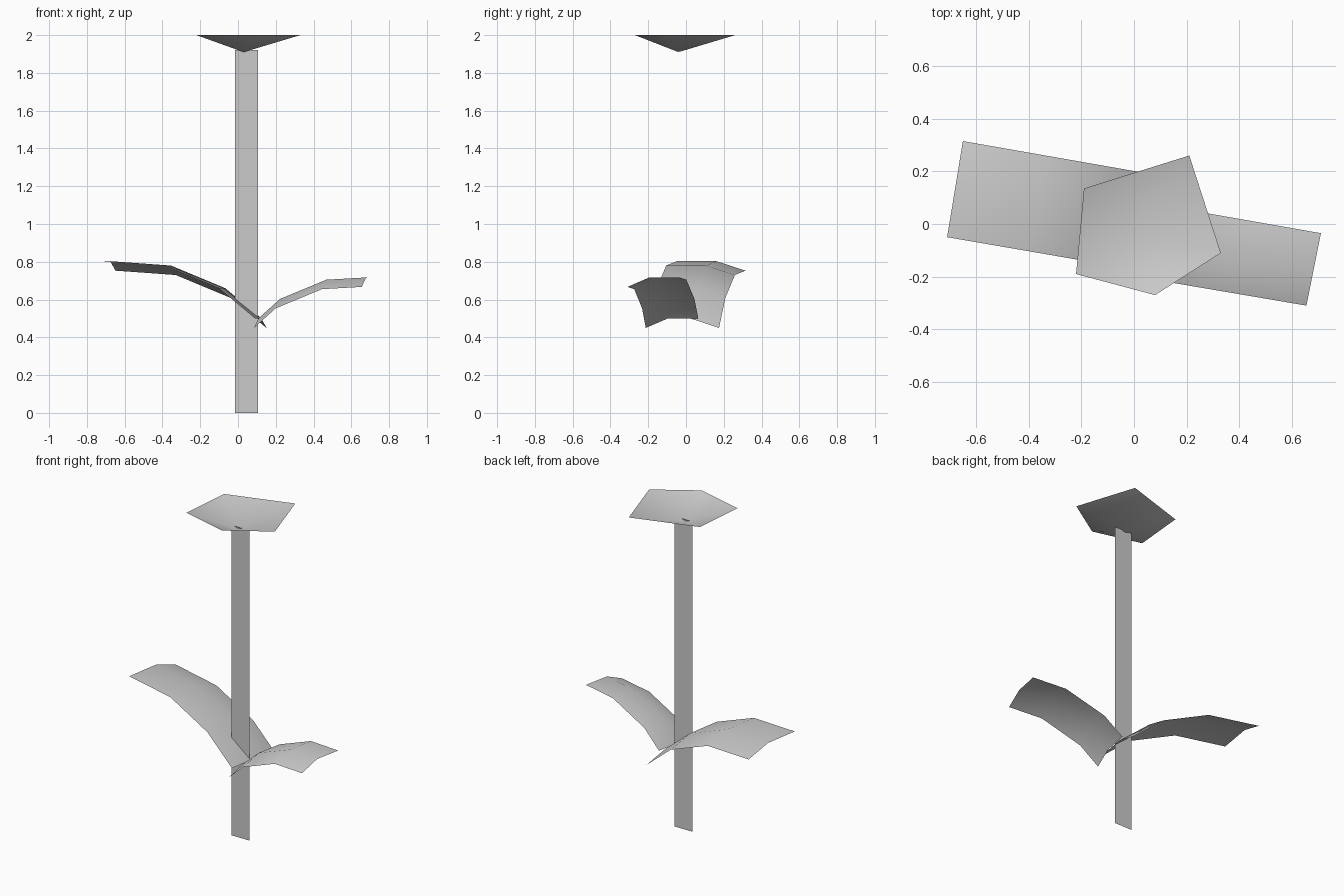
import bpy
from mathutils import Vector

cube = bpy.data.objects.get("Cube")
if cube:
    bpy.data.objects.remove(cube, do_unlink=True)

grey = bpy.data.materials.new("plain_grey")
grey.use_nodes = True
grey.diffuse_color = (0.6, 0.6, 0.6, 1)
grey.node_tree.nodes["Principled BSDF"].inputs["Base Color"].default_value = (0.6, 0.6, 0.6, 1)


def make_part(name, verts, faces, smooth=True):
    mesh = bpy.data.meshes.new(name)
    mesh.from_pydata(verts, [], faces)
    mesh.update()
    mesh.materials.append(grey)
    for face in mesh.polygons:
        face.use_smooth = smooth
    obj = bpy.data.objects.new(name, mesh)
    bpy.context.collection.objects.link(obj)
    return obj


def make_leaf(name, stations, low_start, low_end, high_start, high_end):
    """Arched strip with one drooping long edge; stations are (fraction, height)."""
    verts = []
    for t, z in stations:
        low = Vector(low_start).lerp(Vector(low_end), t)
        high = Vector(high_start).lerp(Vector(high_end), t)
        fold = low.lerp(high, 0.42)
        verts += [(*low, z - 0.05), (*fold, z), (*high, z)]
    faces = []
    for i in range(len(stations) - 1):
        for j in range(2):
            a = i * 3 + j
            faces.append((a, a + 3, a + 4, a + 1))
    return make_part(name, verts, faces)


# Flat stem card
y = -0.04
make_part("stem", [(-0.015, y, 0), (0.107, y, 0), (0.107, y, 1.92), (-0.015, y, 1.92)],
          [(0, 1, 2, 3)], smooth=False)

# Shallow open five-sided bloom
rim = [(0.33, -0.11), (0.21, 0.26), (-0.19, 0.135), (-0.22, -0.19), (0.08, -0.27)]
make_part("flower_head", [(0.03, y, 1.91)] + [(px, py, 2.0) for px, py in rim],
          [(0, i + 1, (i + 1) % 5 + 1) for i in range(5)])

# Two arched leaves on opposite sides of the stem
make_leaf("left_leaf", [(0, 0.5), (0.2, 0.603), (0.63, 0.705), (1, 0.717)],
          (0.085, -0.213), (0.655, -0.31), (0.14, 0.065), (0.71, -0.035))
make_leaf("right_leaf", [(0, 0.5), (0.24, 0.66), (0.6, 0.78), (1, 0.803)],
          (0.15, 0.175), (-0.65, 0.315), (0.09, -0.188), (-0.71, -0.05))
